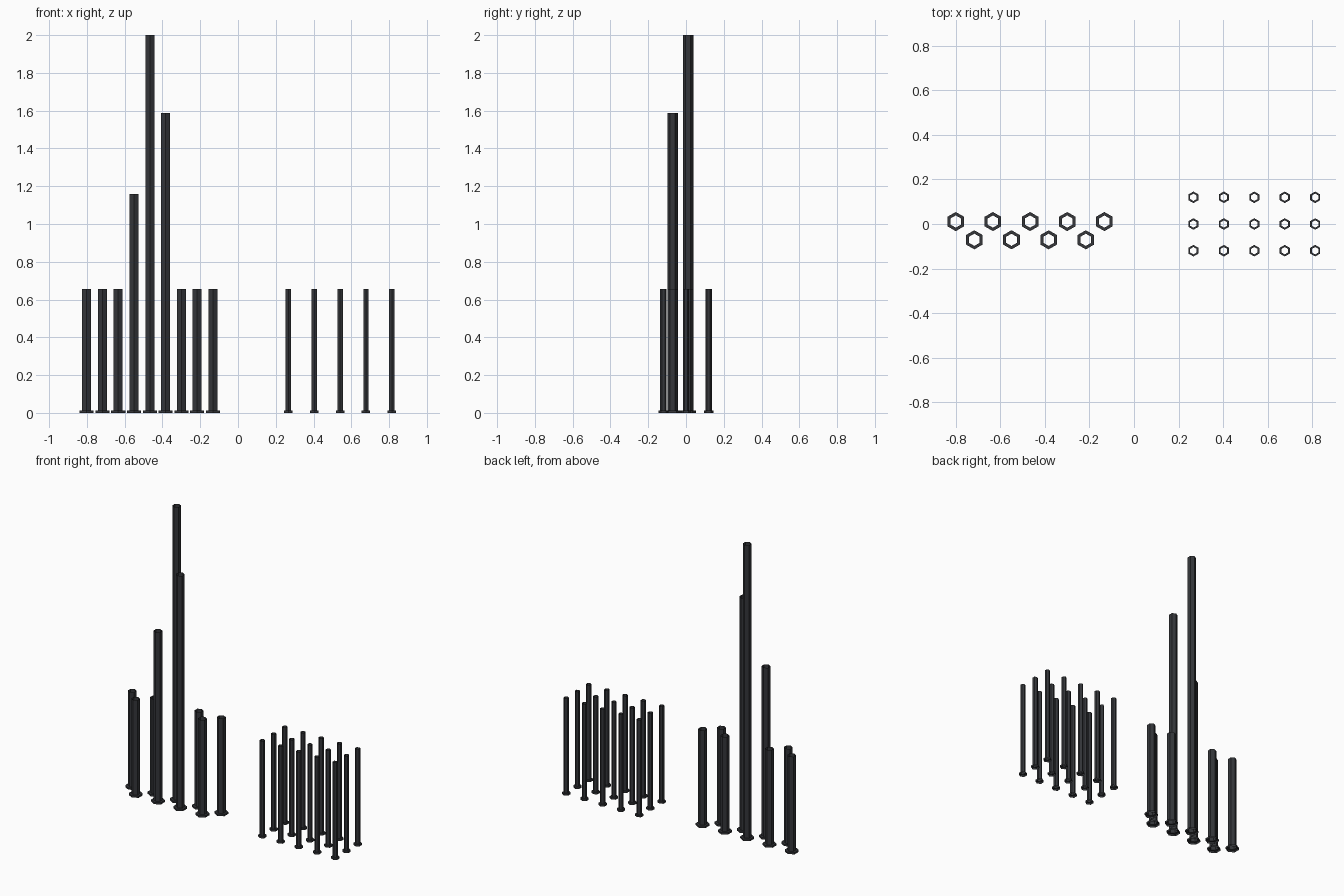
import bpy, bmesh, math

if "Cube" in bpy.data.objects:
    bpy.data.objects.remove(bpy.data.objects["Cube"])

mat = bpy.data.materials.new("dark_metal")
mat.diffuse_color = (0.035, 0.037, 0.042, 1)
mat.use_nodes = True
mat.node_tree.nodes["Principled BSDF"].inputs["Base Color"].default_value = mat.diffuse_color


def hex_tube(name, x, y, height, radius, flange_radius, flange_height=0.013):
    """Open hexagonal tube standing on a thin hexagonal foot flange."""
    profile = [(flange_radius, 0), (flange_radius, flange_height),
               (radius, flange_height), (radius, height)]
    bm = bmesh.new()
    rings = []
    for r, z in profile:
        ring = []
        for i in range(6):
            a = math.radians(30 + 60 * i)
            ring.append(bm.verts.new((r * math.cos(a), r * math.sin(a), z)))
        rings.append(ring)
    for low, high in zip(rings, rings[1:]):
        for i in range(6):
            j = (i + 1) % 6
            bm.faces.new((low[i], low[j], high[j], high[i]))
    mesh = bpy.data.meshes.new(name)
    bm.to_mesh(mesh)
    bm.free()
    mesh.materials.append(mat)
    obj = bpy.data.objects.new(name, mesh)
    obj.location = (x, y, 0)
    bpy.context.collection.objects.link(obj)


# Large tubes: nine in a zigzag, three of them tall
heights = [0.655, 0.655, 0.655, 1.16, 2.0, 1.588, 0.655, 0.655, 0.655]
for k, h in enumerate(heights):
    y = 0.011 if k % 2 == 0 else -0.071
    hex_tube("large_tube", -0.801 + 0.0835 * k, y, h, 0.0275, 0.043)

# Small tubes: five by three grid
for col in range(5):
    for row in (-1, 0, 1):
        hex_tube("small_tube", 0.267 + 0.1368 * col, 0.12 * row, 0.655, 0.0165, 0.026)
